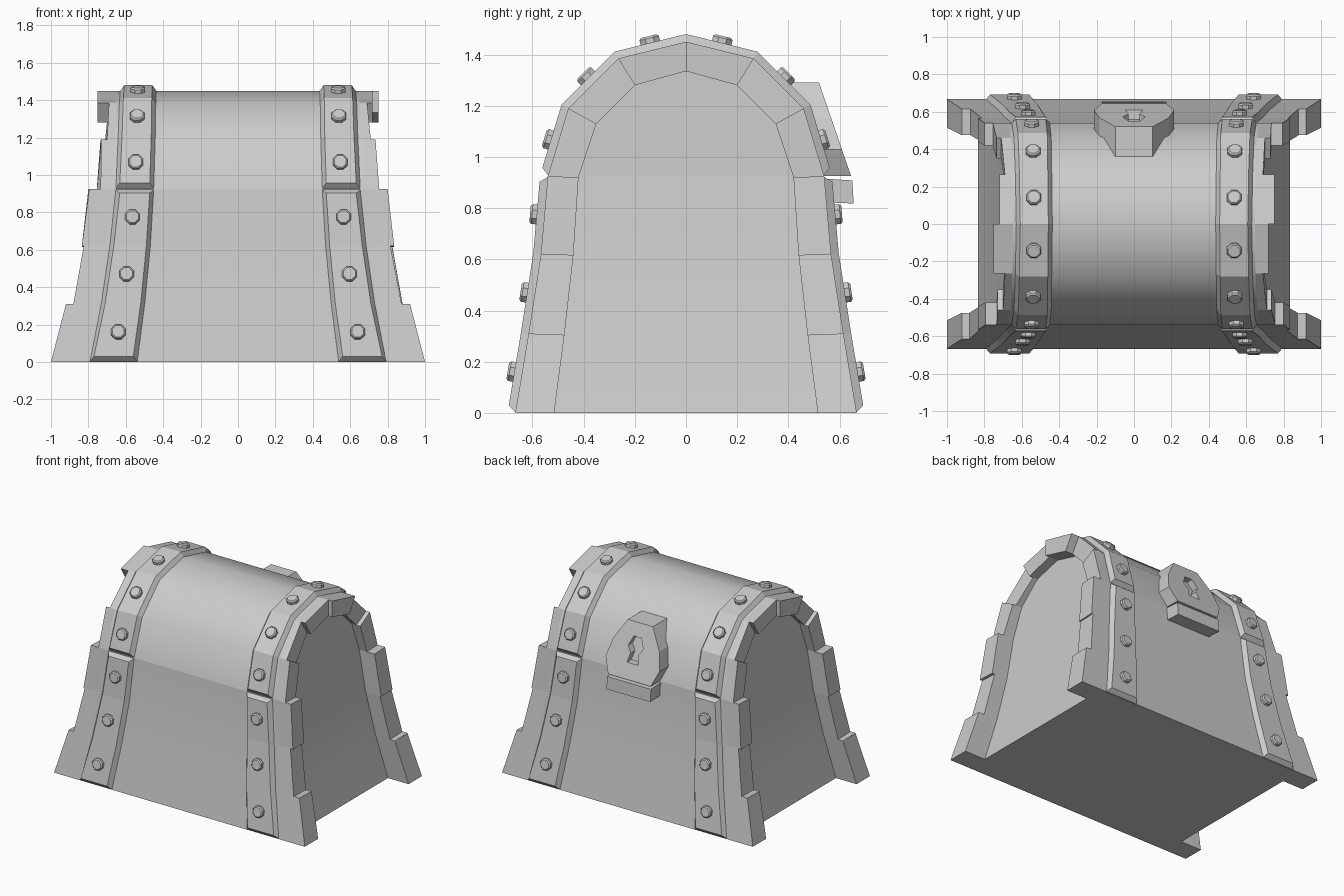
import bpy, bmesh, math
from mathutils import Vector

if "Cube" in bpy.data.objects:
    bpy.data.objects.remove(bpy.data.objects["Cube"])

# Half profile (y, z) of the outer shell and of the inner edge of the end trim
OUT = [(.667, 0), (.615, .31), (.567, .62), (.54, .925), (.46, 1.19), (.265, 1.385), (0, 1.45)]
INN = [(.515, 0), (.475, .305), (.44, .615), (.42, .92), (.35, 1.13), (.2, 1.28), (0, 1.335)]
END_X = [.835, .765, .71, .672, .66, .65, .645]      # end wall position per level
BAND_X = [.665, .615, .577, .552, .542, .537, .533]  # strap centre per level
BAND_W = [.13, .12, .112, .105, .103, .101, .10]     # strap half width per level


def make(name, verts, faces, smooth=False):
    bm = bmesh.new()
    vs = [bm.verts.new(v) for v in verts]
    for f in faces:
        bm.faces.new([vs[i] for i in f])
    bmesh.ops.recalc_face_normals(bm, faces=bm.faces)
    me = bpy.data.meshes.new(name)
    bm.to_mesh(me)
    bm.free()
    ob = bpy.data.objects.new(name, me)
    bpy.context.collection.objects.link(ob)
    if smooth:
        bpy.context.view_layer.objects.active = ob
        ob.select_set(True)
        bpy.ops.object.shade_smooth_by_angle(angle=math.radians(40))
        ob.select_set(False)
    return ob


def loft(name, rings, smooth=False):
    n = len(rings[0])
    faces = [list(range(n)), [(len(rings) - 1) * n + i for i in range(n)]]
    for r in range(len(rings) - 1):
        for i in range(n):
            j = (i + 1) % n
            faces.append((r * n + i, r * n + j, r * n + n + j, r * n + n + i))
    return make(name, [v for ring in rings for v in ring], faces, smooth)


# Flared box and arched lid
loft("chest_base", [[(-x, -y, z), (x, -y, z), (x, y, z), (-x, y, z)]
                    for x, (y, z) in zip(END_X[:4], OUT[:4])], True)
arch = [(-y, z) for y, z in OUT[3:]] + [(y, z) for y, z in OUT[5:2:-1]]
loft("chest_lid", [[(s * (.672 - .05 * (z - .925)), y, z) for y, z in arch]
                   for s in (-1, 1)], True)

# Stepped trim blocks round both ends: outer x at lower and upper edge of each block
FRONT = [(1.0, .92), (.875, .815), (.835, .80), (.755, .735), (.71, .69), (.72, .72)]
BACK = [(1.0, .92), (.88, .825), (.835, .795), (.735, .73), (.70, .69), (.75, .75)]
for s in (-1, 1):
    for d, steps in ((-1, FRONT), (1, BACK)):
        for i, xs in enumerate(steps):
            rings = []
            for k, x in zip((i, i + 1), xs):
                (yo, zo), (yi, zi) = OUT[k], INN[k]
                a = END_X[k] - .02
                rings.append([(s * a, s * d * yo, zo), (s * x, s * d * yo, zo),
                              (s * x, s * d * yi, zi), (s * a, s * d * yi, zi)])
            loft("end_trim_block", rings)


def strap(name, s, path):
    # path: (centre x, half width, y, z); chamfered sides and ends
    pts = [Vector((y, z)) for _, _, y, z in path]
    last = len(pts) - 1
    rings = []
    for i, (x, w, y, z) in enumerate(path):
        n1 = (pts[i] - pts[i - 1]).normalized() if i else None
        n2 = (pts[i + 1] - pts[i]).normalized() if i < last else None
        t = ((n1 or n2) + (n2 or n1)).normalized()
        n = Vector((t.y, -t.x))
        if n.dot(pts[i] - Vector((0, .6))) < 0 and z > .6 or n.x * y < 0:
            n = -n
        shift = .025 * t if i == 0 else -.025 * t if i == last else Vector((0, 0))
        base, top = pts[i] - .005 * n, pts[i] + .03 * n + shift
        v = w - .025
        rings.append([(s * x - w, *base), (s * x - v, *top), (s * x + v, *top), (s * x + w, *base)])
    loft(name, rings)


def rivet(s, x, p, q):
    p, q = Vector(p), Vector(q)
    t = (q - p).normalized()
    n = Vector((t.y, -t.x))
    if n.dot((p + q) / 2 - Vector((0, .3))) < 0:
        n = -n
    c = (p + q) / 2
    rings = []
    for h, r in ((.02, .042), (.048, .042), (.056, .034)):
        ring = []
        for k in range(8):
            a = math.tau * (k + .5) / 8
            ring.append((s * x + r * math.cos(a), *(c + n * h + t * r * math.sin(a))))
        rings.append(ring)
    loft("rivet", rings)


# Straps with rivets on body and lid
for s in (-1, 1):
    level = list(zip(BAND_X, BAND_W, OUT))
    for d in (-1, 1):
        strap("base_strap", s, [(x, w, d * y, z) for x, w, (y, z) in level[:4]])
        for i in range(6):
            (y0, z0), (y1, z1) = OUT[i], OUT[i + 1]
            rivet(s, (BAND_X[i] + BAND_X[i + 1]) / 2, (d * y0, z0), (d * y1, z1))
    half = level[3:]
    strap("lid_strap", s, [(x, w, -y, z) for x, w, (y, z) in half]
          + [(x, w, y, z) for x, w, (y, z) in half[-2::-1]])


# Lock on the back: sloped plate with keyhole, and a catch below
def face_y(z):
    return .645 - .125 * (z - .925) / .365


def plate(name, half, d0, d1):
    loop = half + [(-x, z) for x, z in reversed(half)]
    return loft(name, [[(x, face_y(z) + d, z) for x, z in loop] for d in (d0, d1)])


lock = plate("lock_plate", [(.17, .925), (.215, 1.03), (.185, 1.15), (.1, 1.29)], -.2, 0)
hole = plate("keyhole_cutter", [(.045, 1.03), (.03, 1.09), (.06, 1.135), (.03, 1.2)], -.05, .05)
hole.hide_render = True
hole.hide_viewport = True
cut = lock.modifiers.new("keyhole", "BOOLEAN")
cut.operation = "DIFFERENCE"
cut.solver = "EXACT"
cut.object = hole
loft("lock_catch", [[(x, .5, .825), (x, .655, .818), (x, .65, .908), (x, .5, .918)]
                    for x in (-.175, .175)])
